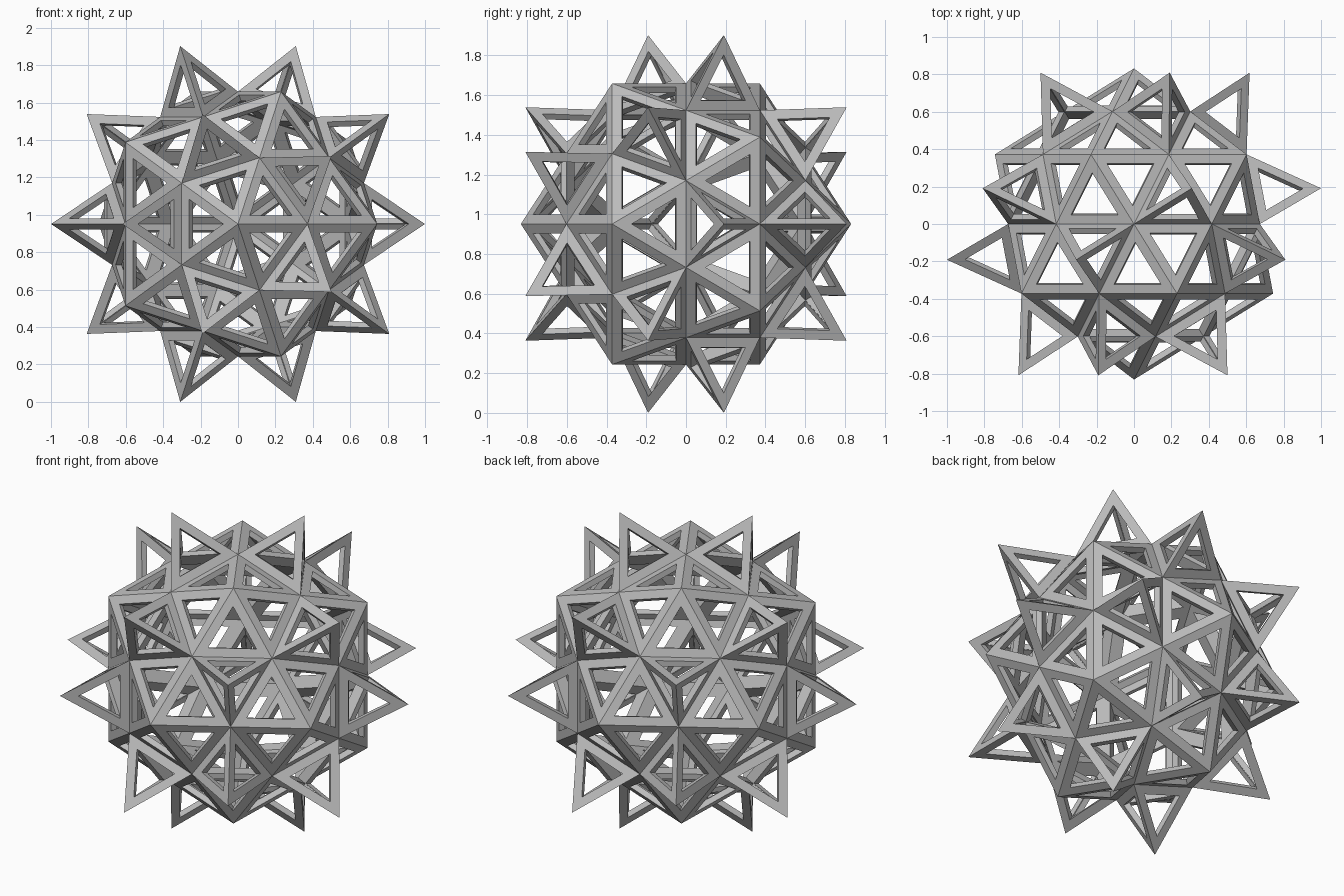
import bpy, bmesh, math
from mathutils import Vector

if "Cube" in bpy.data.objects:
    bpy.data.objects.remove(bpy.data.objects["Cube"])

EDGE = 0.4373      # length of every strut
WIDTH = 0.05       # strut width on each face
DEPTH = 0.033      # strut thickness, inward
CENTRE = Vector((0, 0, math.sin(math.radians(72))))
SIN60 = math.sin(math.radians(60))

# Distances from the centre, in edge lengths
JOINT_R = (1 + math.sqrt(5)) / 2 * EDGE
SPIKE_R = 2.328 * EDGE
CAP_R = 1.902 * EDGE

grey = bpy.data.materials.new("grey")
grey.use_nodes = True
grey.diffuse_color = (0.5, 0.5, 0.5, 1)
grey.node_tree.nodes["Principled BSDF"].inputs["Base Color"].default_value = (0.5, 0.5, 0.5, 1)


def inset(corners, amounts):
    """Move each side of an equilateral triangle inwards by its own amount."""
    result = []
    for i, p in enumerate(corners):
        ahead = (corners[(i + 1) % 3] - p).normalized()
        behind = (corners[i - 1] - p).normalized()
        result.append(p + (ahead * amounts[i - 1] + behind * amounts[i]) / SIN60)
    return result


def add_frame(bm, a, b, apex, ridge_angle, base_angle):
    """Open triangular frame, mitred to its neighbours; side a-b is the base."""
    normal = (b - a).cross(apex - a).normalized()
    if normal.dot(a + b + apex) < 0:
        a, b, normal = b, a, -normal
    outer = [a, b, apex]
    mitre = [DEPTH / math.tan(math.radians(t / 2)) for t in (base_angle, ridge_angle, ridge_angle)]
    hole = inset(outer, [WIDTH] * 3)
    inner = [p - normal * DEPTH for p in inset(outer, mitre)]
    inner_hole = [p - normal * DEPTH for p in hole]
    loops = [[bm.verts.new(p + CENTRE) for p in loop] for loop in (outer, hole, inner_hole, inner)]
    for k in range(4):
        near, far = loops[k], loops[(k + 1) % 4]
        for i in range(3):
            j = (i + 1) % 3
            bm.faces.new((near[i], near[j], far[j], far[i]))


def finish(bm, name):
    mesh = bpy.data.meshes.new(name)
    bm.to_mesh(mesh)
    bm.free()
    mesh.materials.append(grey)
    bpy.context.collection.objects.link(bpy.data.objects.new(name, mesh))


# Guide icosahedron with one axis along y
guide = bmesh.new()
for side in (-1, 1):
    guide.verts.new((0, side, 0))
    for k in range(5):
        t = math.radians(72 * k)
        guide.verts.new(Vector((-side * math.cos(t) * 2, side, math.sin(t) * 2)) / math.sqrt(5))
bmesh.ops.convex_hull(guide, input=guide.verts[:])

# Triangular spikes over its faces, five-sided caps over its corners
spikes, caps = bmesh.new(), bmesh.new()
for face in guide.faces:
    spike_tip = face.calc_center_median().normalized() * SPIKE_R
    points = [v.co for v in face.verts]
    for i, p in enumerate(points):
        a = (p + points[i - 1]).normalized() * JOINT_R
        b = (p + points[(i + 1) % 3]).normalized() * JOINT_R
        add_frame(spikes, a, b, spike_tip, 70.53, 250.53)
        add_frame(caps, a, b, p.normalized() * CAP_R, 138.19, 250.53)
guide.free()
finish(spikes, "triangular_spike_frames")
finish(caps, "pentagonal_cap_frames")
